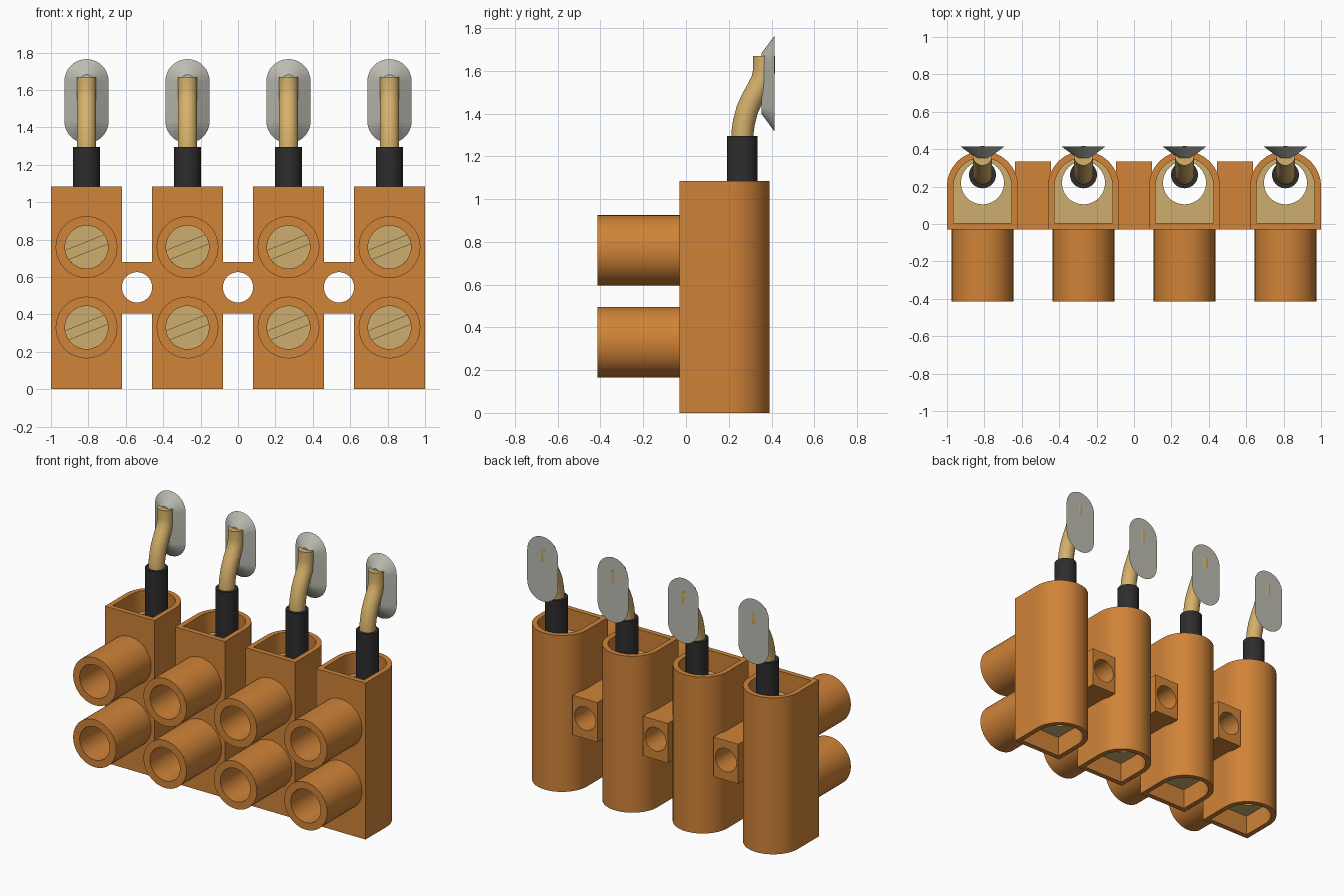
import bpy, bmesh, math
from mathutils import Vector

cube = bpy.data.objects.get("Cube")
if cube:
    bpy.data.objects.remove(cube, do_unlink=True)


def material(name, rgb, rough=0.5):
    col = [(c / 255 / 12.92) if c < 11 else ((c / 255 + 0.055) / 1.055) ** 2.4 for c in rgb] + [1]
    m = bpy.data.materials.new(name)
    m.use_nodes = True
    m.diffuse_color = col
    bsdf = next(n for n in m.node_tree.nodes if n.type == 'BSDF_PRINCIPLED')
    bsdf.inputs["Base Color"].default_value = col
    bsdf.inputs["Roughness"].default_value = rough
    return m


ORANGE = material("orange plastic", (208, 131, 56))
BRASS = material("brass", (206, 174, 109))
COPPER = material("bare wire", (214, 177, 107))
BLACK = material("black insulation", (45, 45, 45))
SOLDER = material("grey solder", (188, 188, 178))

MODULES = [-0.81, -0.27, 0.27, 0.81]
BRIDGES = [-0.54, 0.0, 0.54]
SCREW_Z = [0.33, 0.76]


def finish(name, bm, mat, places):
    """Turn the bmesh into one mesh, smooth it and place linked copies."""
    bmesh.ops.recalc_face_normals(bm, faces=bm.faces)
    me = bpy.data.meshes.new(name)
    bm.to_mesh(me)
    bm.free()
    me.materials.append(mat)
    for i, (x, z) in enumerate(places):
        ob = bpy.data.objects.new(f"{name}_{i + 1}", me)
        ob.location = (x, 0, z)
        bpy.context.collection.objects.link(ob)
        if i == 0:
            bpy.ops.object.select_all(action='DESELECT')
            ob.select_set(True)
            bpy.context.view_layer.objects.active = ob
            bpy.ops.object.shade_smooth_by_angle(angle=math.radians(35))


def prism(name, loops, lo, hi, axis, mat, places):
    """Extrude an outline (first loop) with holes (other loops) along an axis."""
    bm = bmesh.new()
    for pts in loops:
        vs = [bm.verts.new((a, b, lo) if axis == 'Z' else (a, lo, b)) for a, b in pts]
        for i, v in enumerate(vs):
            bm.edges.new((vs[i - 1], v))
    bmesh.ops.triangle_fill(bm, edges=bm.edges[:], use_beauty=True)
    ext = bmesh.ops.extrude_face_region(bm, geom=bm.faces[:], use_keep_orig=True)
    top = [g for g in ext["geom"] if isinstance(g, bmesh.types.BMVert)]
    step = Vector((0, 0, hi - lo)) if axis == 'Z' else Vector((0, hi - lo, 0))
    bmesh.ops.translate(bm, verts=top, vec=step)
    finish(name, bm, mat, places)


def loft(name, rings, mat, places):
    """Skin a series of equal rings and cap both ends."""
    bm = bmesh.new()
    rows = [[bm.verts.new(p) for p in r] for r in rings]
    for a, b in zip(rows, rows[1:]):
        for i in range(len(a)):
            bm.faces.new((a[i - 1], a[i], b[i], b[i - 1]))
    bm.faces.new(rows[0])
    bm.faces.new(rows[-1])
    finish(name, bm, mat, places)


def arc(cx, cy, r, start, end, n):
    return [(cx + r * math.cos(math.radians(start + (end - start) * i / n)),
             cy + r * math.sin(math.radians(start + (end - start) * i / n))) for i in range(n + 1)]


def circle(cx, cy, r, n=48):
    return arc(cx, cy, r, 0, 360, n)[:-1]


def u_shape(half, front):
    """Flat front with a half-round back."""
    return [(-half, front), (half, front)] + arc(0, 0.2, half, 0, 180, 32)


def stadium(half, straight, y, zc):
    pts = arc(0, straight, half, 0, 180, 20) + arc(0, -straight, half, 180, 360, 20)
    return [(x, y, zc + z) for x, z in pts]


columns = [(x, 0) for x in MODULES]
screws = [(x, z) for x in MODULES for z in SCREW_Z]

# Hollow housings and their metal inserts
prism("housing", [u_shape(0.19, -0.03), u_shape(0.155, 0.005)], 0, 1.085, 'Z', ORANGE, columns)
prism("metal_insert", [u_shape(0.155, 0.005), circle(0, 0.22, 0.115)], 0.14, 0.94, 'Z', BRASS, columns)

# Bridges between housings, with mounting holes
rect = [(-0.095, 0.405), (0.095, 0.405), (0.095, 0.68), (-0.095, 0.68)]
prism("bridge", [rect, circle(0, 0.545, 0.081)], -0.03, 0.335, 'Y', ORANGE, [(x, 0) for x in BRIDGES])

# Screw tubes
prism("screw_tube", [circle(0, 0, 0.165), circle(0, 0, 0.115)], -0.415, -0.029, 'Y', ORANGE, screws)

# Slotted screws: a base disc and two raised halves beside the slanted slot
prism("screw_base", [circle(0, 0, 0.115)], -0.11, -0.02, 'Y', BRASS, screws)
tilt, gap = 22, math.degrees(math.asin(0.025 / 0.115))
for label, turn in (("upper", 0), ("lower", 180)):
    half = arc(0, 0, 0.115, tilt + turn + gap, tilt + turn + 180 - gap, 24)
    prism(f"screw_head_{label}", [half], -0.145, -0.11, 'Y', BRASS, screws)

# Insulated wire sleeves
prism("wire_sleeve", [circle(0, 0.263, 0.072, 32)], 0.75, 1.295, 'Z', BLACK, columns)

# Bent bare wires
path = [(0.263, 1.27), (0.264, 1.31), (0.271, 1.36), (0.287, 1.42), (0.31, 1.47),
        (0.338, 1.52), (0.357, 1.56), (0.365, 1.60), (0.365, 1.67)]
rings = []
for i, (y, z) in enumerate(path):
    p, q = path[max(i - 1, 0)], path[min(i + 1, len(path) - 1)]
    t = Vector((0, q[0] - p[0], q[1] - p[1])).normalized()
    if i in (0, len(path) - 1):
        t = Vector((0, 0, 1))
    side = Vector((0, t.z, -t.y))
    rings.append([Vector((0, y, z)) + Vector((a, 0, 0)) + side * b for a, b in circle(0, 0, 0.052, 32)])
loft("bare_wire", rings, COPPER, columns)

# Tapered solder pads behind the wire ends
loft("solder_pad", [stadium(0.118, 0.107, 0.415, 1.54), stadium(0.035, 0.107, 0.353, 1.54)], SOLDER, columns)
